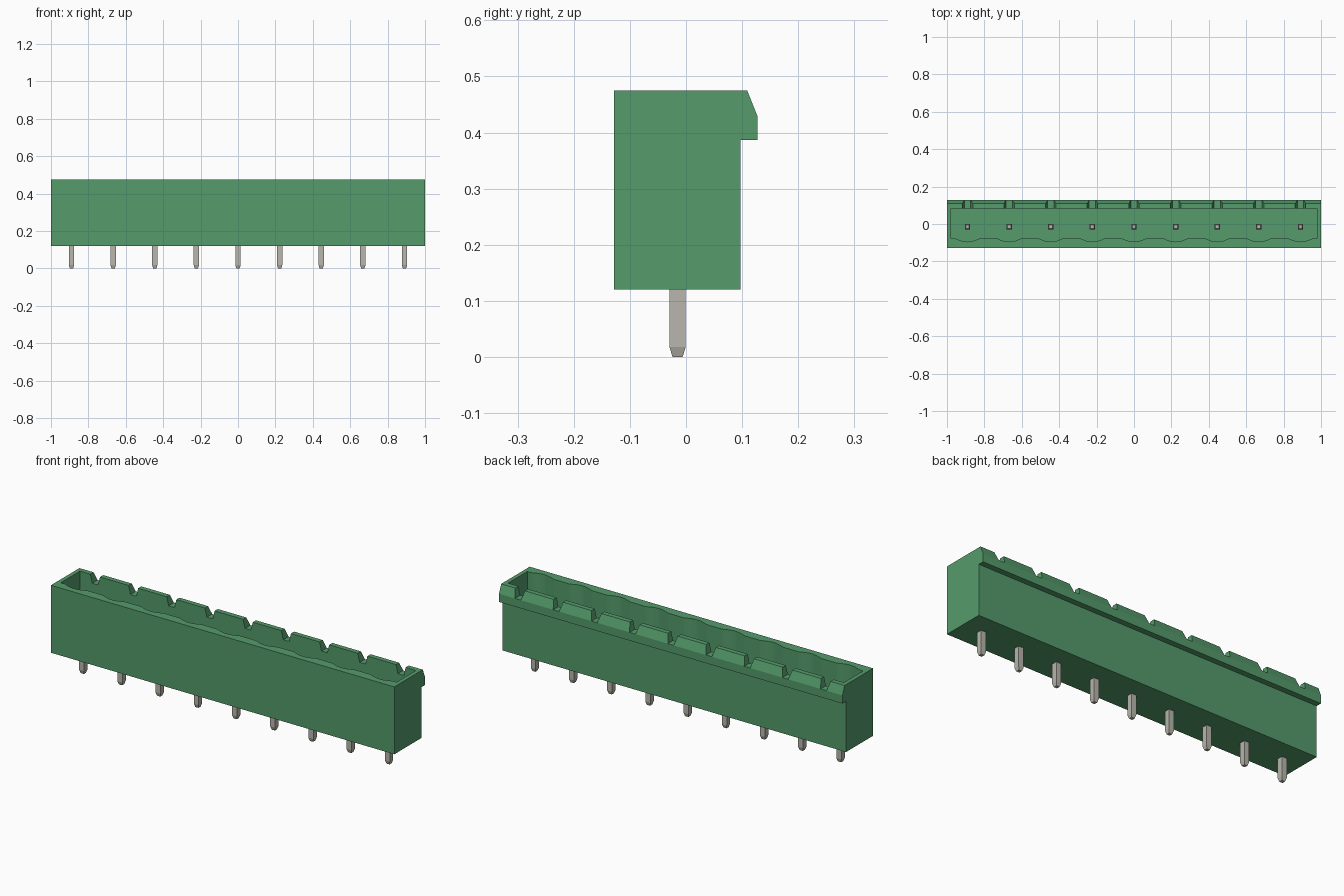
import bpy, bmesh, math
from mathutils import Vector

if "Cube" in bpy.data.objects:
    bpy.data.objects.remove(bpy.data.objects["Cube"], do_unlink=True)


def material(name, rgb):
    m = bpy.data.materials.new(name)
    m.use_nodes = True
    m.diffuse_color = (*rgb, 1)
    m.node_tree.nodes["Principled BSDF"].inputs["Base Color"].default_value = (*rgb, 1)
    return m


GREEN = material("green plastic", (0.089, 0.328, 0.147))
METAL = material("tinned metal", (0.479, 0.468, 0.413))
PIN_X = [(i - 4) * 0.2225 for i in range(9)]
PIN_Y = -0.015


def make_object(name, bm, mat):
    bmesh.ops.recalc_face_normals(bm, faces=bm.faces)
    mesh = bpy.data.meshes.new(name)
    bm.to_mesh(mesh)
    bm.free()
    mesh.materials.append(mat)
    ob = bpy.data.objects.new(name, mesh)
    bpy.context.collection.objects.link(ob)
    return ob


def prism(bm, points, offset):
    """Extrude a closed outline of 3D points along an offset."""
    face = bm.faces.new([bm.verts.new(p) for p in points])
    out = bmesh.ops.extrude_face_region(bm, geom=[face])
    verts = [v for v in out["geom"] if isinstance(v, bmesh.types.BMVert)]
    bmesh.ops.translate(bm, verts=verts, vec=Vector(offset))


def cut(target, cutter):
    cutter.hide_render = True
    mod = target.modifiers.new("cut", 'BOOLEAN')
    mod.operation = 'DIFFERENCE'
    mod.solver = 'EXACT'
    mod.object = cutter
    bpy.context.view_layer.objects.active = target
    bpy.ops.object.modifier_apply(modifier=mod.name)
    bpy.data.objects.remove(cutter, do_unlink=True)


# Housing: side profile with the latch lip along the back
profile = [(-0.128, 0.12), (0.097, 0.12), (0.097, 0.387), (0.127, 0.387),
           (0.127, 0.43), (0.109, 0.475), (-0.128, 0.475)]
bm = bmesh.new()
prism(bm, [(-1, y, z) for y, z in profile], (2, 0, 0))
housing = make_object("housing", bm, GREEN)

# Open cavity, with a shallow scallop in the front wall at each pin
outline = [(0.978, 0.083), (-0.978, 0.083), (-0.978, -0.077)]
for px in PIN_X:
    for k in range(9):
        t = k / 4 - 1
        outline.append((px + 0.065 * t, -0.077 - 0.018 * math.cos(t * math.pi / 2)))
outline.append((0.978, -0.077))
bm = bmesh.new()
prism(bm, [(x, y, 0.17) for x, y in outline], (0, 0, 0.4))
cut(housing, make_object("cavity_cutter", bm, GREEN))

# Tapered notches through the top of the back wall
bm = bmesh.new()
for px in PIN_X:
    notch = [(-0.017, 0.43), (0.017, 0.43), (0.039, 0.52), (-0.039, 0.52)]
    prism(bm, [(px + x, 0.04, z) for x, z in notch], (0, 0.12, 0))
cut(housing, make_object("notch_cutter", bm, GREEN))

bpy.ops.object.select_all(action='DESELECT')
housing.select_set(True)
bpy.context.view_layer.objects.active = housing
bpy.ops.object.shade_smooth_by_angle(angle=math.radians(20))

# Square pins, tapered at both tips
for i, px in enumerate(PIN_X):
    bm = bmesh.new()
    rings = []
    for z, r in [(0, 0.009), (0.018, 0.0145), (0.362, 0.0145), (0.38, 0.009)]:
        rings.append([bm.verts.new((px + sx * r, PIN_Y + sy * r, z))
                      for sx, sy in ((-1, -1), (1, -1), (1, 1), (-1, 1))])
    for a, b in zip(rings, rings[1:]):
        for k in range(4):
            j = (k + 1) % 4
            bm.faces.new((a[k], a[j], b[j], b[k]))
    bm.faces.new(rings[0])
    bm.faces.new(rings[-1])
    make_object(f"pin_{i + 1}", bm, METAL)
